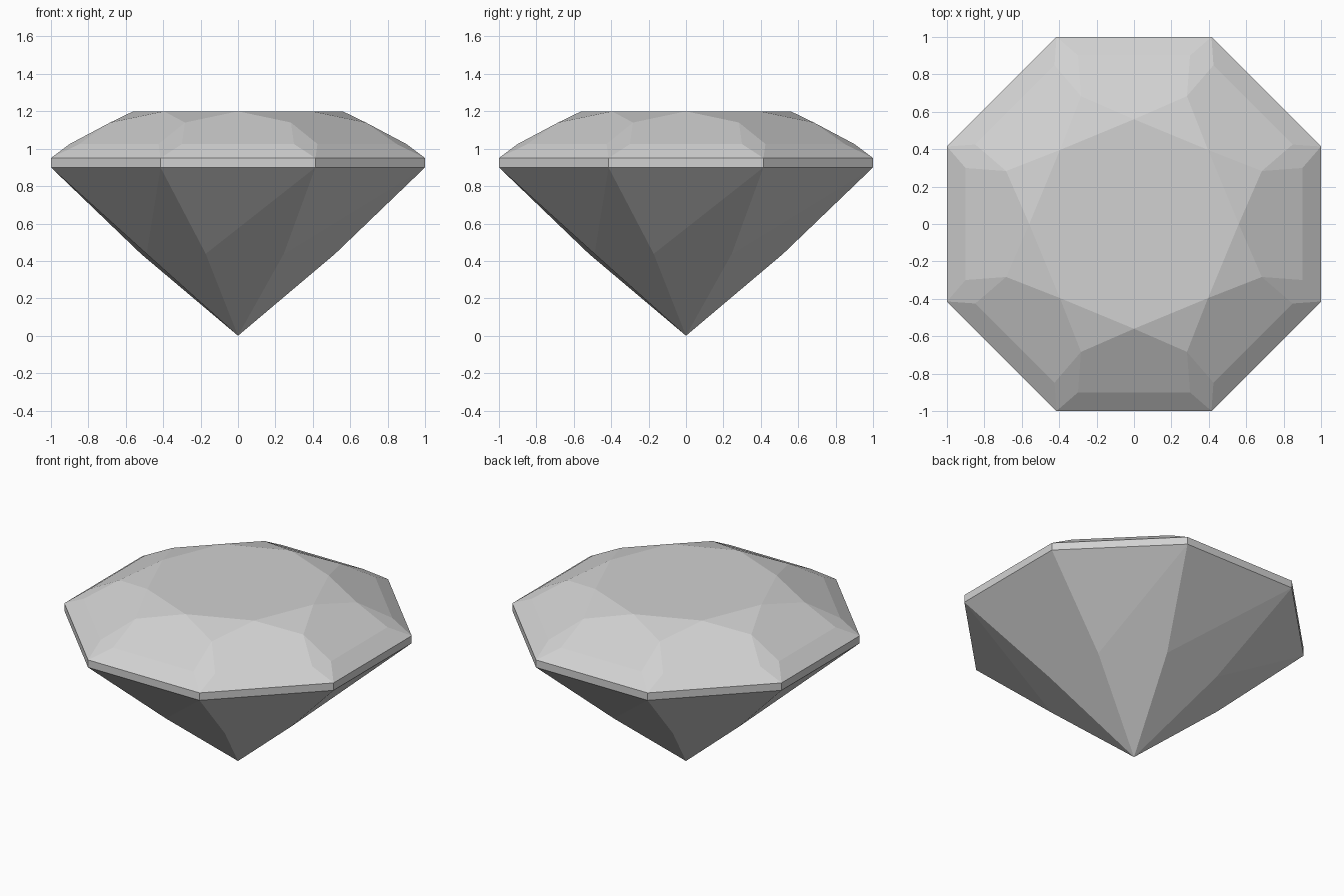
import bpy
import bmesh
from math import cos, sin, radians

cube = bpy.data.objects.get("Cube")
if cube:
    bpy.data.objects.remove(cube, do_unlink=True)

SIDES = 8
STEP = 360 / SIDES
HALF = STEP / 2
TWIST = 4.1      # angular offset of the facet corners beside each girdle corner

# One flat grey for the whole stone
grey = bpy.data.materials.new("pale_grey")
grey.use_nodes = True
colour = (0.64, 0.64, 0.64, 1)
grey.diffuse_color = colour
grey.node_tree.nodes["Principled BSDF"].inputs["Base Color"].default_value = colour

bm = bmesh.new()


def ring(radius, z, start):
    """Eight evenly spaced corners, the first at the given angle."""
    angles = [radians(start + STEP * i) for i in range(SIDES)]
    return [bm.verts.new((radius * cos(a), radius * sin(a), z)) for a in angles]


# Corner rings from the table down to the point
table = ring(0.56, 1.20, 0)
star = ring(0.74, 1.14, HALF)
crown_before = ring(0.949, 1.025, HALF - TWIST)
crown_after = ring(0.949, 1.025, HALF + TWIST)
girdle_top = ring(1.0824, 0.95, HALF)
girdle_low = ring(1.0824, 0.90, HALF)
pavilion = ring(0.547, 0.438, HALF + TWIST)
point = bm.verts.new((0, 0, 0))

bm.faces.new(table)
for i in range(SIDES):
    j = (i + 1) % SIDES
    facets = [
        # Crown: star, kite, main and rim facets
        (table[i], star[i], table[j]),
        (star[i], crown_before[i], girdle_top[i], crown_after[i]),
        (table[j], star[i], crown_after[i], crown_before[j], star[j]),
        (crown_after[i], girdle_top[i], girdle_top[j], crown_before[j]),
        # Girdle band
        (girdle_top[i], girdle_low[i], girdle_low[j], girdle_top[j]),
        # Pavilion: upper triangle and long main facet
        (girdle_low[i], pavilion[i], girdle_low[j]),
        (girdle_low[j], pavilion[i], point, pavilion[j]),
    ]
    for corners in facets:
        bm.faces.new(corners)

bmesh.ops.recalc_face_normals(bm, faces=bm.faces)
mesh = bpy.data.meshes.new("gemstone")
bm.to_mesh(mesh)
bm.free()
mesh.materials.append(grey)
gem = bpy.data.objects.new("gemstone", mesh)
bpy.context.collection.objects.link(gem)
